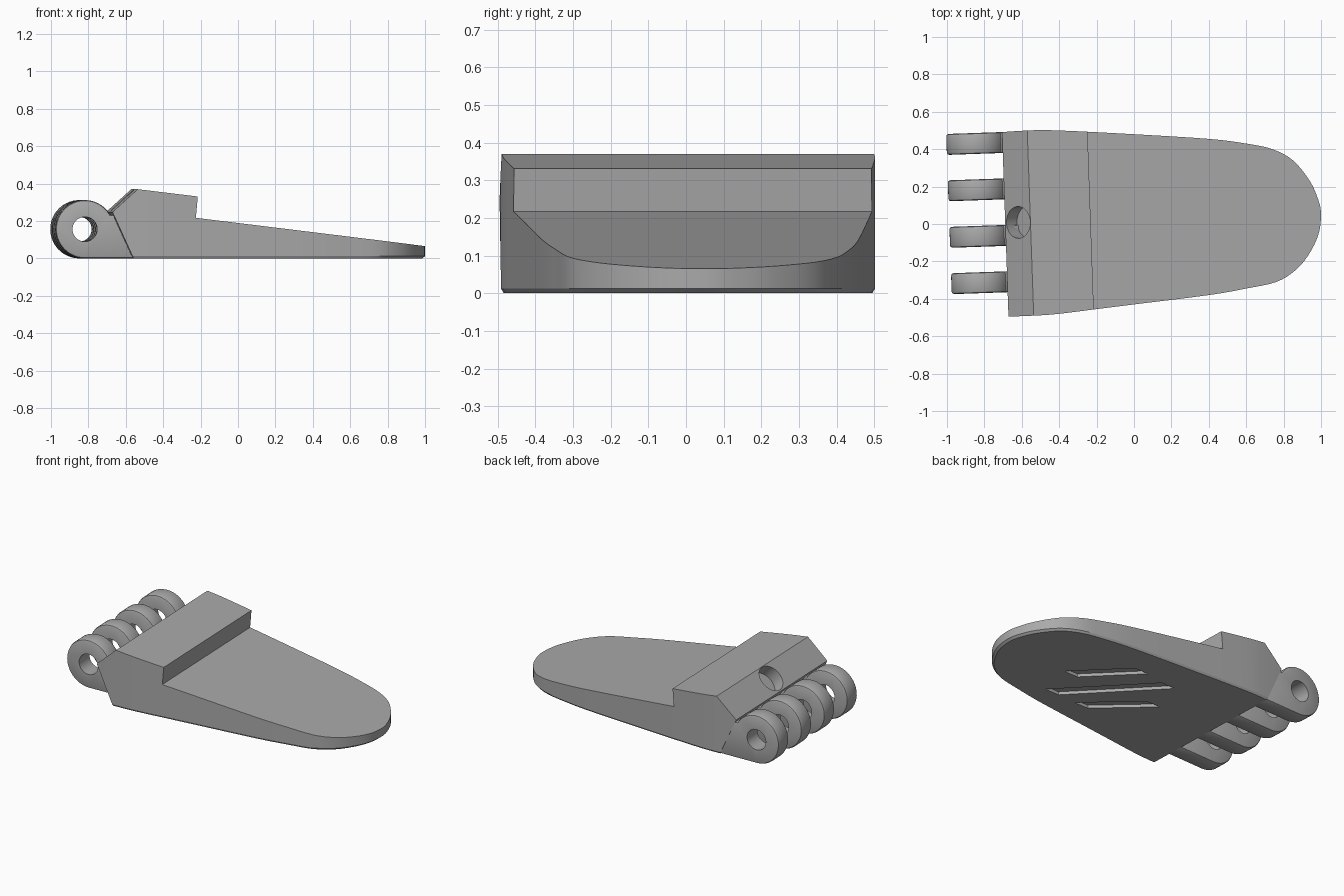
import bpy, bmesh, math
from mathutils import Matrix, Vector

if "Cube" in bpy.data.objects:
    bpy.data.objects.remove(bpy.data.objects["Cube"])

YAW = Matrix.Rotation(math.radians(2), 4, 'Z')
grey = bpy.data.materials.new("mid grey")
grey.diffuse_color = (0.40, 0.40, 0.40, 1)
grey.use_nodes = True
grey.node_tree.nodes["Principled BSDF"].inputs["Base Color"].default_value = grey.diffuse_color


def loft(name, rings, matrix=None):
    """Solid from stacked rings of equal length, capped at both ends."""
    bm = bmesh.new()
    loops = [[bm.verts.new(p) for p in ring] for ring in rings]
    n = len(loops[0])
    for a, b in zip(loops, loops[1:]):
        for i in range(n):
            j = (i + 1) % n
            bm.faces.new((a[i], a[j], b[j], b[i]))
    bm.faces.new(loops[0][::-1])
    bm.faces.new(loops[-1])
    bmesh.ops.recalc_face_normals(bm, faces=bm.faces)
    if matrix:
        bm.transform(matrix)
    me = bpy.data.meshes.new(name)
    bm.to_mesh(me)
    bm.free()
    me.materials.append(grey)
    ob = bpy.data.objects.new(name, me)
    bpy.context.collection.objects.link(ob)
    return ob


def side_prism(name, profile, y0, y1):
    """Extrude an x-z profile along y, then turn it with the model."""
    return loft(name, [[(x, y, z) for x, z in profile] for y in (y0, y1)], YAW)


def cylinder(name, r, start, end, n=40):
    start, end = Vector(start), Vector(end)
    q = (end - start).to_track_quat('Z', 'Y')
    circle = [q @ Vector((r * math.cos(2 * math.pi * i / n), r * math.sin(2 * math.pi * i / n), 0))
              for i in range(n)]
    return loft(name, [[p + c for p in circle] for c in (start, end)], YAW)


def apply(ob, mod):
    bpy.context.view_layer.objects.active = ob
    bpy.ops.object.modifier_apply(modifier=mod.name)


def boolean(ob, other, op):
    mod = ob.modifiers.new(op.lower(), 'BOOLEAN')
    mod.operation, mod.object, mod.solver = op, other, 'EXACT'
    apply(ob, mod)


def finish(ob):
    bpy.ops.object.select_all(action='DESELECT')
    ob.select_set(True)
    bpy.context.view_layer.objects.active = ob
    bpy.ops.object.shade_smooth_by_angle(angle=math.radians(25))


def spline(pts, steps=4):
    """Open Catmull-Rom curve through the points."""
    p = [Vector(q) for q in pts]
    p = [2 * p[0] - p[1]] + p + [2 * p[-1] - p[-2]]
    out = []
    for a, b, c, d in zip(p, p[1:], p[2:], p[3:]):
        for k in range(steps):
            t = k / steps
            out.append(0.5 * (2 * b + (c - a) * t + (2 * a - 5 * b + 4 * c - d) * t ** 2
                              + (3 * b - a - 3 * c + d) * t ** 3))
    return out + [p[-2]]


# Body: rounded plan outline with a chamfered bottom rim
outline = spline([(-0.8, 0.484), (-0.57, 0.5), (-0.4, 0.5), (0, 0.48), (0.4, 0.455), (0.6, 0.43),
                  (0.74, 0.40), (0.85, 0.34), (0.94, 0.23), (0.985, 0.13), (1.0, 0.05),
                  (0.985, -0.06), (0.93, -0.17), (0.86, -0.25), (0.76, -0.31), (0.6, -0.345),
                  (0.4, -0.38), (0, -0.43), (-0.2, -0.455), (-0.4, -0.48), (-0.535, -0.49),
                  (-0.8, -0.50)])
body = loft("pedal_body", [[(p.x * s, p.y * s, z) for p in outline]
                           for s, z in ((0.985, 0), (1, 0.012), (1, 0.5))])

# Side profile: raised block, step, and tapering plate
wedge = side_prism("profile_cutter", [(-0.575, -0.05), (-0.575, 0), (-0.688, 0.248), (-0.553, 0.37),
                                      (-0.231, 0.331), (-0.241, 0.217), (1.1, 0.053), (1.1, -0.05)],
                   -0.8, 0.8)
boolean(body, wedge, 'INTERSECT')
cutters = [wedge]

# Screw recess in the sloped face
centre, axis = Vector((-0.617, 0.03, 0.31)), Vector((-0.68, 0, 0.73))
recess = cylinder("recess_cutter", 0.085, centre - axis * 0.08, centre + axis * 0.2)
boolean(body, recess, 'DIFFERENCE')
cutters.append(recess)

# Diagonal grip slots underneath
for (x0, y0), (x1, y1) in (((0.47, -0.01), (0.18, 0.28)),
                           ((0.42, -0.24), (-0.05, 0.25)),
                           ((0.19, -0.25), (-0.12, 0.03))):
    w = 0.05
    slot = loft("slot_cutter", [[(x0 - w, y0, z), (x0 + w, y0, z), (x1 + w, y1, z), (x1 - w, y1, z)]
                                for z in (-0.05, 0.02)])
    boolean(body, slot, 'DIFFERENCE')
    cutters.append(slot)
finish(body)

# Hinge knuckles: rounded lugs with a shared pin hole
CX, CZ, R = -0.831, 0.156, 0.156
arc = [(CX + R * math.cos(a), CZ + R * math.sin(a))
       for a in (math.radians(30 + 240 * i / 30) for i in range(31))]
lug = arc + [(-0.555, 0), (-0.6, 0.19), (-0.66, 0.23)]
pin = cylinder("pin_cutter", 0.066, (CX, -0.9, CZ), (CX, 0.9, CZ))
cutters.append(pin)
for i, y in enumerate((-0.285, -0.037, 0.212, 0.46)):
    knuckle = side_prism(f"hinge_knuckle_{i + 1}", lug, y - 0.056, y + 0.056)
    bevel = knuckle.modifiers.new("bevel", 'BEVEL')
    bevel.width, bevel.segments = 0.013, 2
    bevel.limit_method, bevel.angle_limit = 'ANGLE', math.radians(80)
    apply(knuckle, bevel)
    boolean(knuckle, pin, 'DIFFERENCE')
    finish(knuckle)

for c in cutters:
    bpy.data.objects.remove(c)
